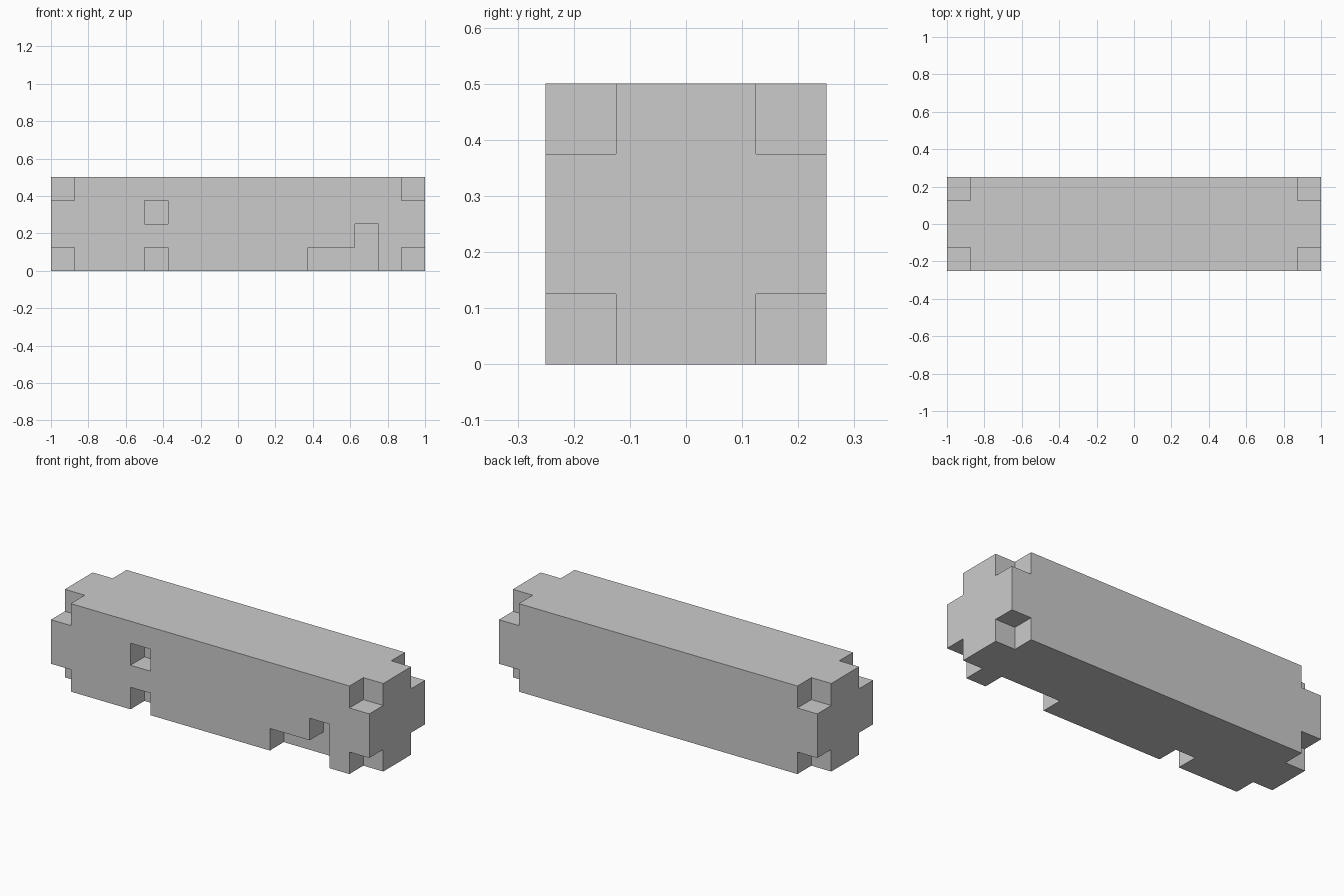
import bpy
import bmesh
from itertools import product
from mathutils import Vector

if "Cube" in bpy.data.objects:
    bpy.data.objects.remove(bpy.data.objects["Cube"])

NX, NY, NZ = 16, 4, 4
S = 2.0 / NX

# Solid beam of cells with the eight corner cells notched out
cells = set(product(range(NX), range(NY), range(NZ)))
cells -= set(product((0, NX - 1), (0, NY - 1), (0, NZ - 1)))

# Pockets in the front face, one cell deep (column, row)
for i, k in ((4, 0), (4, 2), (11, 0), (12, 0), (13, 0), (13, 1)):
    cells.discard((i, 0, k))

# Skin: one quad for each cell side that has no neighbour
bm = bmesh.new()
for cell in sorted(cells):
    for axis, side in product(range(3), (0, 1)):
        near = list(cell)
        near[axis] += 1 if side else -1
        if tuple(near) in cells:
            continue
        u, v = (axis + 1) % 3, (axis + 2) % 3
        quad = []
        for a, b in ((0, 0), (1, 0), (1, 1), (0, 1)):
            p = list(cell)
            p[axis] += side
            p[u] += a
            p[v] += b
            quad.append(bm.verts.new(Vector((p[0] - NX / 2, p[1] - NY / 2, p[2])) * S))
        bm.faces.new(quad if side else quad[::-1])
bmesh.ops.remove_doubles(bm, verts=bm.verts[:], dist=S * 0.01)

mesh = bpy.data.meshes.new("notched_beam")
bm.to_mesh(mesh)
bm.free()

# Plain grey over the whole beam
grey = bpy.data.materials.new("light_grey")
grey.diffuse_color = (0.6, 0.6, 0.6, 1.0)
grey.use_nodes = True
grey.node_tree.nodes["Principled BSDF"].inputs["Base Color"].default_value = grey.diffuse_color
mesh.materials.append(grey)

beam = bpy.data.objects.new("notched_beam", mesh)
bpy.context.collection.objects.link(beam)
